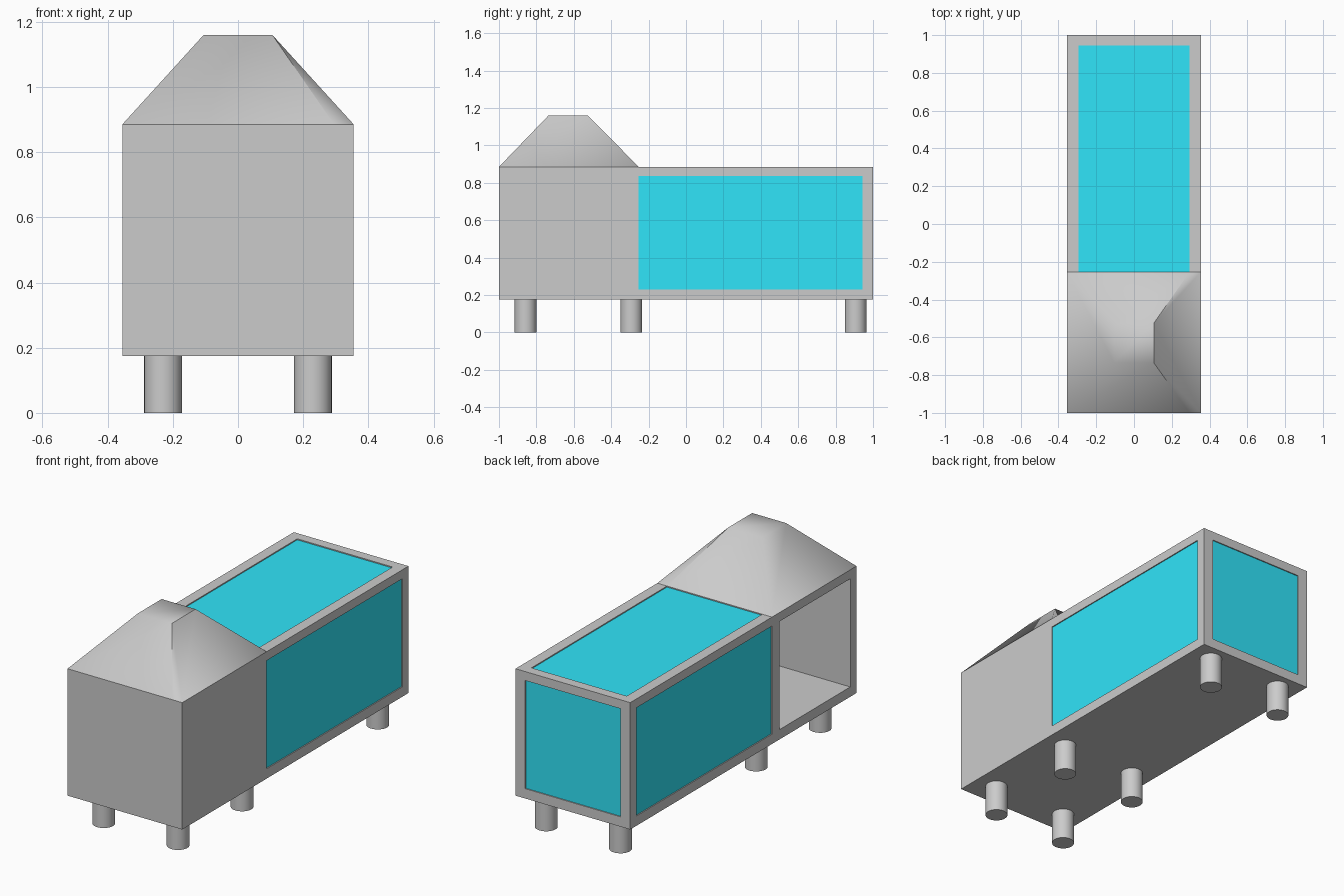
import bpy, bmesh, math

if "Cube" in bpy.data.objects:
    bpy.data.objects.remove(bpy.data.objects["Cube"])

W, L, Z0, Z1 = 0.355, 1.0, 0.175, 0.885   # half width, half length, bottom, top
IN_X, IN_Y, IN_Z0, IN_Z1 = 0.295, 0.945, 0.23, 0.835
RUN = -0.253                              # where the run meets the sleeping box


def box(name, lo, hi, mat=None):
    mesh = bpy.data.meshes.new(name)
    bm = bmesh.new()
    bmesh.ops.create_cube(bm, size=1)
    for v in bm.verts:
        v.co = [lo[i] + (v.co[i] + 0.5) * (hi[i] - lo[i]) for i in range(3)]
    bm.to_mesh(mesh)
    bm.free()
    ob = bpy.data.objects.new(name, mesh)
    bpy.context.collection.objects.link(ob)
    if mat:
        mesh.materials.append(mat)
    return ob


# Hutch body: a box hollowed out, with openings left around the frame
body = box("hutch_body", (-W, -L, Z0), (W, L, Z1))
cutters = {
    "cavity": ((-IN_X, -IN_Y, IN_Z0), (IN_X, IN_Y, IN_Z1)),
    "run_sides": ((-0.6, RUN, IN_Z0), (0.6, IN_Y, IN_Z1)),
    "run_top": ((-IN_X, RUN, 0.5), (IN_X, IN_Y, 1.2)),
    "run_back": ((-IN_X, 0.5, IN_Z0), (IN_X, 1.2, IN_Z1)),
    "doorway": ((-0.6, -IN_Y, IN_Z0), (-0.1, -0.32, IN_Z1)),
}
for name, (lo, hi) in cutters.items():
    cut = box("cutter_" + name, lo, hi)
    cut.hide_render = True
    cut.hide_viewport = True
    mod = body.modifiers.new(name, 'BOOLEAN')
    mod.operation = 'DIFFERENCE'
    mod.solver = 'EXACT'
    mod.object = cut

# Mesh panels, set slightly into the frame
teal = bpy.data.materials.new("mesh_teal")
teal.diffuse_color = (0.03, 0.78, 0.95, 1)
teal.use_nodes = True
teal.node_tree.nodes["Principled BSDF"].inputs["Base Color"].default_value = teal.diffuse_color
T, R = 0.01, 0.006                        # thickness, recess
for side, s in (("left", -1), ("right", 1)):
    xs = sorted((s * (W - R), s * (W - R - T)))
    box(side + "_panel", (xs[0], RUN, IN_Z0), (xs[1], IN_Y, IN_Z1), teal)
box("top_panel", (-IN_X, RUN, Z1 - R - T), (IN_X, IN_Y, Z1 - R), teal)
box("back_panel", (-IN_X, L - R - T, IN_Z0), (IN_X, L - R, IN_Z1), teal)

# Roof: truncated pyramid, smooth except around its right slope
bm = bmesh.new()
base = [bm.verts.new((x, y, Z1)) for x, y in
        ((-W, -L), (IN_X, -L), (W, -L), (W, RUN), (IN_X, RUN), (-W, RUN))]
top = [bm.verts.new((x, y, 1.16)) for x, y in
       ((-0.105, -0.735), (0.105, -0.735), (0.105, -0.525), (-0.105, -0.525))]
b, t = base, top
for face in ((b[0], b[1], t[1], t[0]), (b[1], b[2], t[1]), (b[2], b[3], t[2], t[1]),
             (b[3], b[4], t[2]), (b[4], b[5], t[3], t[2]), (b[5], b[0], t[0], t[3]),
             tuple(t), tuple(reversed(b))):
    bm.faces.new(face).smooth = True
sharp = [{b[1], t[1]}, {t[1], t[2]}, {t[2], b[4]}]
for e in bm.edges:
    if set(e.verts) in sharp or all(v in base for v in e.verts):
        e.smooth = False
mesh = bpy.data.meshes.new("roof")
bm.to_mesh(mesh)
bm.free()
bpy.context.collection.objects.link(bpy.data.objects.new("roof", mesh))

# Six round legs
for row, y in (("front", -0.858), ("middle", -0.292), ("back", 0.907)):
    for side, x in (("left", -0.23), ("right", 0.23)):
        bpy.ops.mesh.primitive_cylinder_add(vertices=32, radius=0.058, depth=Z0,
                                            location=(x, y, Z0 / 2))
        leg = bpy.context.object
        leg.name = f"{row}_{side}_leg"
        bpy.ops.object.shade_smooth_by_angle(angle=math.radians(30))
